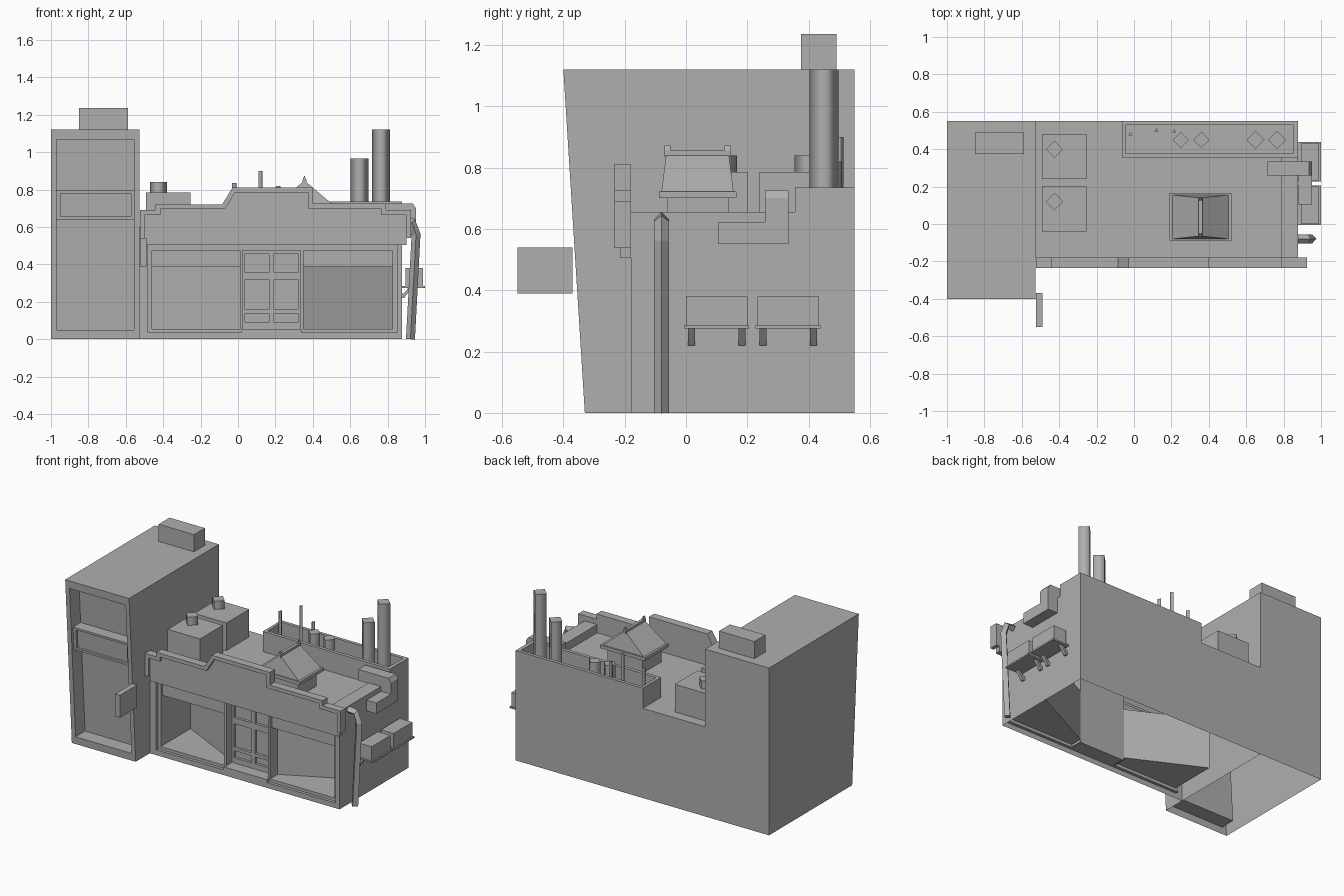
import bpy, bmesh

if "Cube" in bpy.data.objects:
    bpy.data.objects.remove(bpy.data.objects["Cube"])

GREY = bpy.data.materials.new("dark_grey")
GREY.diffuse_color = (0.43, 0.43, 0.43, 1)
GREY.use_nodes = True
GREY.node_tree.nodes["Principled BSDF"].inputs["Base Color"].default_value = GREY.diffuse_color


def mesh(name, verts, faces):
    me = bpy.data.meshes.new(name)
    me.from_pydata(verts, [], faces)
    bm = bmesh.new()
    bm.from_mesh(me)
    bmesh.ops.remove_doubles(bm, verts=bm.verts, dist=1e-5)
    bmesh.ops.recalc_face_normals(bm, faces=bm.faces)
    bm.to_mesh(me)
    bm.free()
    ob = bpy.data.objects.new(name, me)
    bpy.context.collection.objects.link(ob)
    return ob


def quads(name, qs):
    return mesh(name, [v for q in qs for v in q],
                [tuple(range(4 * i, 4 * i + 4)) for i in range(len(qs))])


def frustum(name, lo, z0, hi, z1):
    """Box between two xy rectangles (x0, x1, y0, y1)."""
    v = []
    for (x0, x1, y0, y1), z in ((lo, z0), (hi, z1)):
        v += [(x0, y0, z), (x1, y0, z), (x1, y1, z), (x0, y1, z)]
    f = [(3, 2, 1, 0), (4, 5, 6, 7)] + [(i, (i + 1) % 4, (i + 1) % 4 + 4, i + 4) for i in range(4)]
    return mesh(name, v, f)


def box(name, x0, x1, y0, y1, z0, z1):
    return frustum(name, (x0, x1, y0, y1), z0, (x0, x1, y0, y1), z1)


def prism(name, pts, y0, y1):
    """Extrude an xz outline along y."""
    n = len(pts)
    v = [(x, y0, z) for x, z in pts] + [(x, y1, z) for x, z in pts]
    f = [tuple(range(n)), tuple(range(2 * n - 1, n - 1, -1))]
    f += [(i, (i + 1) % n, (i + 1) % n + n, i + n) for i in range(n)]
    return mesh(name, v, f)


def pole(name, x, y, r, z0, z1, n):
    """Few-sided upright with smooth sides and flat caps."""
    bpy.ops.mesh.primitive_cylinder_add(vertices=n, radius=r, depth=z1 - z0,
                                        location=(x, y, (z0 + z1) / 2))
    ob = bpy.context.object
    ob.name = name
    for p in ob.data.polygons:
        p.use_smooth = abs(p.normal.z) < 0.5


def rect(x0, x1, z0, z1, yf):
    """Rectangle in the facade, yf gives depth from height."""
    return [(x, yf(z), z) for x, z in ((x0, z0), (x1, z0), (x1, z1), (x0, z1))]


def ring(a, b):
    return [[a[i], a[(i + 1) % 4], b[(i + 1) % 4], b[i]] for i in range(4)]


# Tower: open-bottomed shell with a leaning front and deep recess
def lean(d):
    return lambda z: -0.33 - 0.07 * z / 1.12 + d


def flat(y):
    return lambda z: y


T0, T1, TZ, YB = -1.0, -0.527, 1.12, 0.55
outer = rect(T0, T1, 0, TZ, lean(0))
inner = rect(-0.97, -0.555, 0.05, 1.067, lean(0))
deep = rect(-0.97, -0.555, 0.05, 1.067, lean(0.1))
back = rect(T0, T1, 0, TZ, flat(YB))
quads("tower_shell", ring(outer, inner) + ring(inner, deep) + [deep, back] + ring(outer, back)[1:])

# Tower crossbar with an inset panel
bx = (-0.97, -0.555, 0.64, 0.795)
px = (-0.95, -0.573, 0.655, 0.78)
b0, b1 = rect(*bx, lean(0.02)), rect(*bx, lean(0.1))
p0, p1 = rect(*px, lean(0.02)), rect(*px, lean(0.035))
quads("tower_crossbar", ring(b1, b0) + ring(b0, p0) + ring(p0, p1) + [p1])
box("tower_roof_box", -0.85, -0.588, 0.375, 0.49, TZ, 1.235)
box("hanging_sign", -0.525, -0.488, -0.55, -0.37, 0.39, 0.54)

# Shop shell: front frame, two angled display windows, open bottom
R, YF, ROOF, LEDGE, YD = 0.878, -0.18, 0.6, 0.655, -0.08
fr = rect(T1, R, 0, ROOF, flat(YF))
s1 = (-0.48, 0.85, 0.035, 0.505)
s2 = (-0.46, 0.825, 0.055, 0.475)
a0, a1 = rect(*s1, flat(YF)), rect(*s1, flat(YF + 0.02))
c0, c1 = rect(*s2, flat(YF + 0.02)), rect(*s2, flat(YF + 0.04))
bk = rect(T1, R, 0, ROOF, flat(YB))
quads("shop_shell", ring(fr, a0) + ring(a0, a1) + ring(a1, c0) + ring(c0, c1)
      + [bk] + ring(fr, bk)[1:3])
for side, xd, xe in (("left", 0.01, -0.46), ("right", 0.35, 0.825)):
    y1, ye = YF + 0.04, 0.155
    q = [[(xd, YD, 0.055), (xe, ye, 0.055), (xe, ye, 0.39), (xd, YD, 0.39)],
         [(xe, y1, 0.055), (xe, ye, 0.055), (xe, ye, 0.39), (xe, y1, 0.39)],
         [(xd, y1, 0.055), (xd, YD, 0.055), (xd, YD, 0.475), (xd, y1, 0.475)]]
    for z in (0.055, 0.39):
        q.append([(xd, y1, z), (xe, y1, z), (xe, ye, z), (xd, YD, z)])
    q.append([(xd, y1, 0.39), (xe, y1, 0.39), (xe, y1, 0.475), (xd, y1, 0.475)])
    quads(side + "_display_window", q)
    xs = sorted((xd, xd + (0.015 if side == "left" else -0.015)))
    box(side + "_door_post", *xs, YF + 0.02, YD, 0.04, 0.475)

# Double door with recessed panes
quads("door_surround", [rect(0.01, 0.35, 0.055, 0.475, flat(YD)),
                        [(0.01, -0.14, 0.475), (0.35, -0.14, 0.475), (0.35, YD, 0.475), (0.01, YD, 0.475)]])
box("door_step", 0.02, 0.34, YF, YD, 0.035, 0.055)
for x0, x1 in ((0.025, 0.18), (0.18, 0.335)):
    l, r = x0 + 0.013, x1 - 0.013
    box("door_stile", x0, l, YD - 0.018, YD, 0.055, 0.475)
    box("door_stile", r, x1, YD - 0.018, YD, 0.055, 0.475)
    for z0, z1 in ((0.055, 0.09), (0.137, 0.158), (0.318, 0.358), (0.457, 0.475)):
        box("door_rail", l, r, YD - 0.018, YD, z0, z1)

# Stepped parapet: board plus raised trim
top = [(-0.525, 0.54), (-0.525, 0.69), (-0.44, 0.69), (-0.44, 0.72), (-0.085, 0.72), (-0.03, 0.81),
       (0.40, 0.81), (0.40, 0.725), (0.79, 0.725), (0.79, 0.69), (0.925, 0.69), (0.925, 0.54)]
low = [(-0.5, 0.54), (-0.5, 0.665), (-0.415, 0.665), (-0.415, 0.695), (-0.07, 0.695), (-0.015, 0.785),
       (0.375, 0.785), (0.375, 0.70), (0.765, 0.70), (0.765, 0.665), (0.9, 0.665), (0.9, 0.54)]
prism("parapet_trim", top + low[::-1], -0.235, YF)
prism("parapet_board", [(-0.5, 0.505)] + low[1:-1] + [(0.9, 0.505)], -0.215, YF)

# Roof ledge and rear rim
box("roof_ledge", 0.785, R, YF, 0.355, ROOF, LEDGE)
box("rim_front", -0.065, R, 0.355, 0.378, ROOF, 0.735)
box("rim_back", -0.065, R, 0.528, YB, ROOF, 0.735)
box("rim_left", -0.065, -0.045, 0.378, 0.528, ROOF, 0.735)
box("rim_right", 0.853, R, 0.378, 0.528, ROOF, 0.735)

# Roof units with square vents
for y in (-0.04, 0.24):
    box("roof_unit", -0.493, -0.253, y, y + 0.24, ROOF, 0.785)
    pole("roof_unit_vent", -0.425, y + 0.16, 0.046, 0.78, 0.84, 4)

# Chimneys and aerials
for x, z in ((0.65, 0.965), (0.765, 1.12), (0.25, 0.78), (0.36, 0.77)):
    pole("chimney", x, 0.45, 0.048 if z > 0.9 else 0.043, ROOF, z, 4)
for x, y, z in ((-0.02, 0.48, 0.835), (0.12, 0.5, 0.9), (0.215, 0.495, 0.82)):
    pole("aerial", x, y, 0.013, ROOF, z, 3)

# Roof turret
box("turret_body", 0.225, 0.485, -0.06, 0.14, ROOF, 0.70)
box("turret_eave", 0.19, 0.52, -0.088, 0.165, 0.70, 0.722)
frustum("turret_roof", (0.205, 0.505, -0.08, 0.155), 0.722, (0.345, 0.365, -0.065, 0.14), 0.84)
box("turret_ridge", 0.345, 0.365, -0.07, 0.145, 0.835, 0.855)
for y in (-0.07, 0.125):
    frustum("ridge_tip", (0.345, 0.365, y, y + 0.02), 0.85, (0.353, 0.357, y, y + 0.02), 0.872)

# Air duct over the side wall
prism("duct_over_wall", [(0.71, 0.65), (0.71, 0.725), (0.935, 0.725), (0.952, 0.70),
                         (0.952, 0.55), (0.88, 0.55), (0.88, 0.65)], 0.258, 0.335)
box("duct_outlet", 0.88, 0.952, 0.105, 0.258, 0.55, 0.623)

# Wall units on brackets
for y in (0.0, 0.233):
    box("wall_unit", 0.895, 0.99, y, y + 0.2, 0.285, 0.38)
    box("wall_unit_shelf", R, 1.0, y - 0.006, y + 0.206, 0.275, 0.285)
    for yb in (y + 0.007, y + 0.172):
        prism("shelf_bracket", [(R, 0.22), (0.888, 0.22), (0.93, 0.275), (0.91, 0.275),
                                (0.888, 0.245), (R, 0.245)], yb, yb + 0.022)

# Drainpipe: four-sided swept tube
cu = bpy.data.curves.new("drainpipe", 'CURVE')
cu.dimensions = '3D'
cu.bevel_depth = 0.024
cu.bevel_resolution = 0
cu.use_fill_caps = True
sp = cu.splines.new('POLY')
path = [(0.875, 0.63), (0.93, 0.625), (0.952, 0.56), (0.922, 0.0)]
sp.points.add(len(path) - 1)
sp.use_smooth = False
for p, (x, z) in zip(sp.points, path):
    p.co = (x, -0.08, z, 1)
bpy.context.collection.objects.link(bpy.data.objects.new("drainpipe", cu))

# One darker grey for everything
for ob in bpy.data.objects:
    ob.data.materials.append(GREY)
